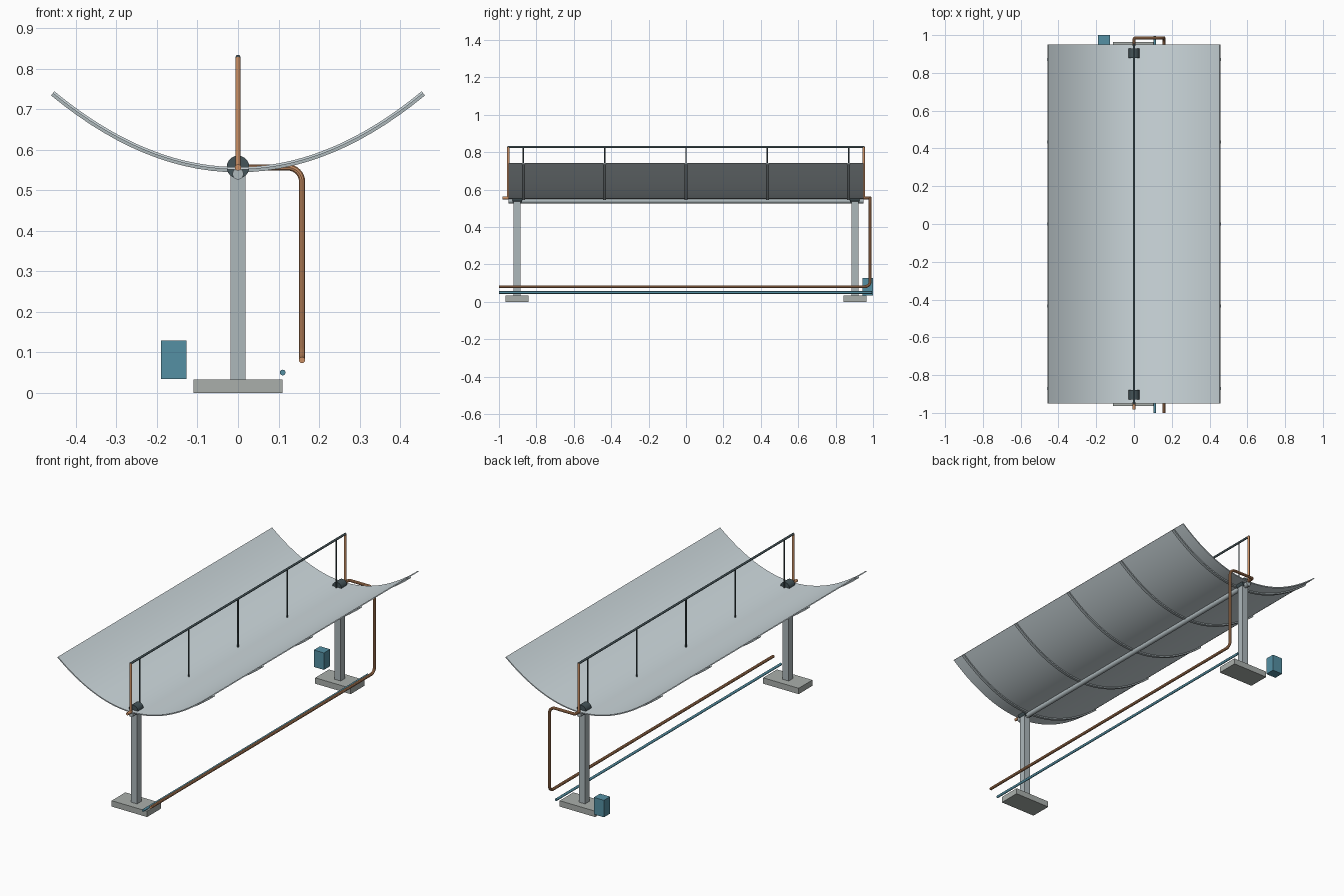
import bpy
import math
from mathutils import Vector

if "Cube" in bpy.data.objects:
    bpy.data.objects.remove(bpy.data.objects["Cube"])

VERTEX_Z, FOCAL, HALF_W, HALF_L = 0.554, 0.276, 0.455, 0.95
RIB_Y = [-0.87, -0.435, 0.0, 0.435, 0.87]
POST_Y = [-0.903, 0.903]


def material(name, rgb):
    m = bpy.data.materials.new(name)
    m.diffuse_color = (*rgb, 1)
    m.use_nodes = True
    m.node_tree.nodes["Principled BSDF"].inputs["Base Color"].default_value = m.diffuse_color
    return m


MIRROR = material("mirror", (0.62, 0.70, 0.73))
STEEL = material("steel", (0.42, 0.48, 0.50))
DARK = material("dark_metal", (0.06, 0.09, 0.10))
COPPER = material("copper", (0.60, 0.28, 0.13))
TEAL = material("teal", (0.09, 0.28, 0.37))
CONCRETE = material("concrete", (0.40, 0.43, 0.41))


def smooth(obj):
    bpy.ops.object.select_all(action='DESELECT')
    bpy.context.view_layer.objects.active = obj
    obj.select_set(True)
    bpy.ops.object.shade_smooth_by_angle(angle=math.radians(35))


def box(name, center, size, mat):
    bpy.ops.mesh.primitive_cube_add(size=1, location=center)
    o = bpy.context.object
    o.name = name
    o.scale = size
    bpy.ops.object.transform_apply(location=False, rotation=False, scale=True)
    o.data.materials.append(mat)
    return o


def rod(name, a, b, radius, mat, sides=20):
    a, b = Vector(a), Vector(b)
    bpy.ops.mesh.primitive_cylinder_add(vertices=sides, radius=radius,
                                        depth=(b - a).length, location=(a + b) / 2)
    o = bpy.context.object
    o.name = name
    o.rotation_euler = (b - a).to_track_quat('Z', 'Y').to_euler()
    o.data.materials.append(mat)
    smooth(o)
    return o


def parabola_strip(name, y0, y1, top, bottom, segs, mat):
    """Solid parabolic strip between two offsets along the curve normal."""
    verts, faces = [], []
    for i in range(segs + 1):
        x = HALF_W * (2 * i / segs - 1)
        z = VERTEX_Z + x * x / (4 * FOCAL)
        n = Vector((-x / (2 * FOCAL), 0, 1)).normalized()
        for off, y in ((top, y0), (top, y1), (bottom, y1), (bottom, y0)):
            verts.append((x + n.x * off, y, z + n.z * off))
    for i in range(segs):
        for k in range(4):
            a, b = 4 * i + k, 4 * i + (k + 1) % 4
            faces.append((a, a + 4, b + 4, b))
    faces += [(0, 1, 2, 3), tuple(4 * segs + k for k in (3, 2, 1, 0))]
    me = bpy.data.meshes.new(name)
    me.from_pydata(verts, [], faces)
    me.materials.append(mat)
    o = bpy.data.objects.new(name, me)
    bpy.context.collection.objects.link(o)
    smooth(o)
    return o


def pipe(name, points, bends, radius, mat):
    """Round pipe through points; every inner corner is rounded by its bend radius."""
    pts = [Vector(p) for p in points]
    path = [pts[0]]
    for i, r in enumerate(bends, 1):
        p = pts[i]
        a = p + (pts[i - 1] - p).normalized() * r
        b = p + (pts[i + 1] - p).normalized() * r
        c = a + b - p
        for k in range(9):
            t = math.pi / 2 * k / 8
            path.append(c + (a - c) * math.cos(t) + (b - c) * math.sin(t))
    path.append(pts[-1])
    cu = bpy.data.curves.new(name, 'CURVE')
    cu.dimensions = '3D'
    cu.bevel_depth = radius
    cu.bevel_resolution = 3
    cu.use_fill_caps = True
    sp = cu.splines.new('POLY')
    sp.points.add(len(path) - 1)
    for q, p in zip(sp.points, path):
        q.co = (*p, 1)
    cu.materials.append(mat)
    o = bpy.data.objects.new(name, cu)
    bpy.context.collection.objects.link(o)
    bpy.ops.object.select_all(action='DESELECT')
    bpy.context.view_layer.objects.active = o
    o.select_set(True)
    bpy.ops.object.convert(target='MESH')
    smooth(bpy.context.object)


# parabolic mirror trough
parabola_strip("mirror_trough", -HALF_L, HALF_L, 0.003, -0.003, 40, MIRROR)

# curved ribs beneath the mirror and receiver struts above it
for i, y in enumerate(RIB_Y, 1):
    parabola_strip(f"rib_{i}", y - 0.008, y + 0.008, 0.0, -0.010, 28, STEEL)
    rod(f"receiver_strut_{i}", (0, y, 0.55), (0, y, 0.828), 0.004, DARK, 10)

# receiver tube at the focus line, torque tube beneath the trough
rod("receiver_tube", (0, -0.954, 0.828), (0, 0.954, 0.828), 0.006, DARK)
rod("torque_tube", (0, -HALF_L, 0.54), (0, HALF_L, 0.54), 0.0135, STEEL, 24)

# posts, footings and bearings at both ends
for label, y in zip(("front", "back"), POST_Y):
    box(f"{label}_footing", (0, y, 0.0165), (0.22, 0.122, 0.033), CONCRETE)
    box(f"{label}_post", (0, y, 0.285), (0.037, 0.037, 0.51), STEEL)
    rod(f"{label}_bearing", (0, y - 0.025, 0.557), (0, y + 0.025, 0.557), 0.028, DARK, 24)

# copper risers and front stub
for label, y in (("front", -0.95), ("back", 0.95)):
    rod(f"{label}_riser", (0, y, 0.55), (0, y, 0.829), 0.0065, COPPER)
rod("front_pipe_stub", (0, -0.982, 0.556), (0, -0.945, 0.556), 0.008, COPPER)

# copper return pipe
pipe("return_pipe",
     [(0, 0.945, 0.556), (0, 0.985, 0.556), (0.158, 0.985, 0.556),
      (0.158, 0.985, 0.081), (0.158, -1.0, 0.081)],
     [0.01, 0.035, 0.03], 0.008, COPPER)

# cold supply pipe and control box
rod("supply_pipe", (0.11, -1.0, 0.05), (0.11, 0.995, 0.05), 0.007, TEAL)
box("control_box", (-0.159, 0.972, 0.081), (0.063, 0.055, 0.095), TEAL)
